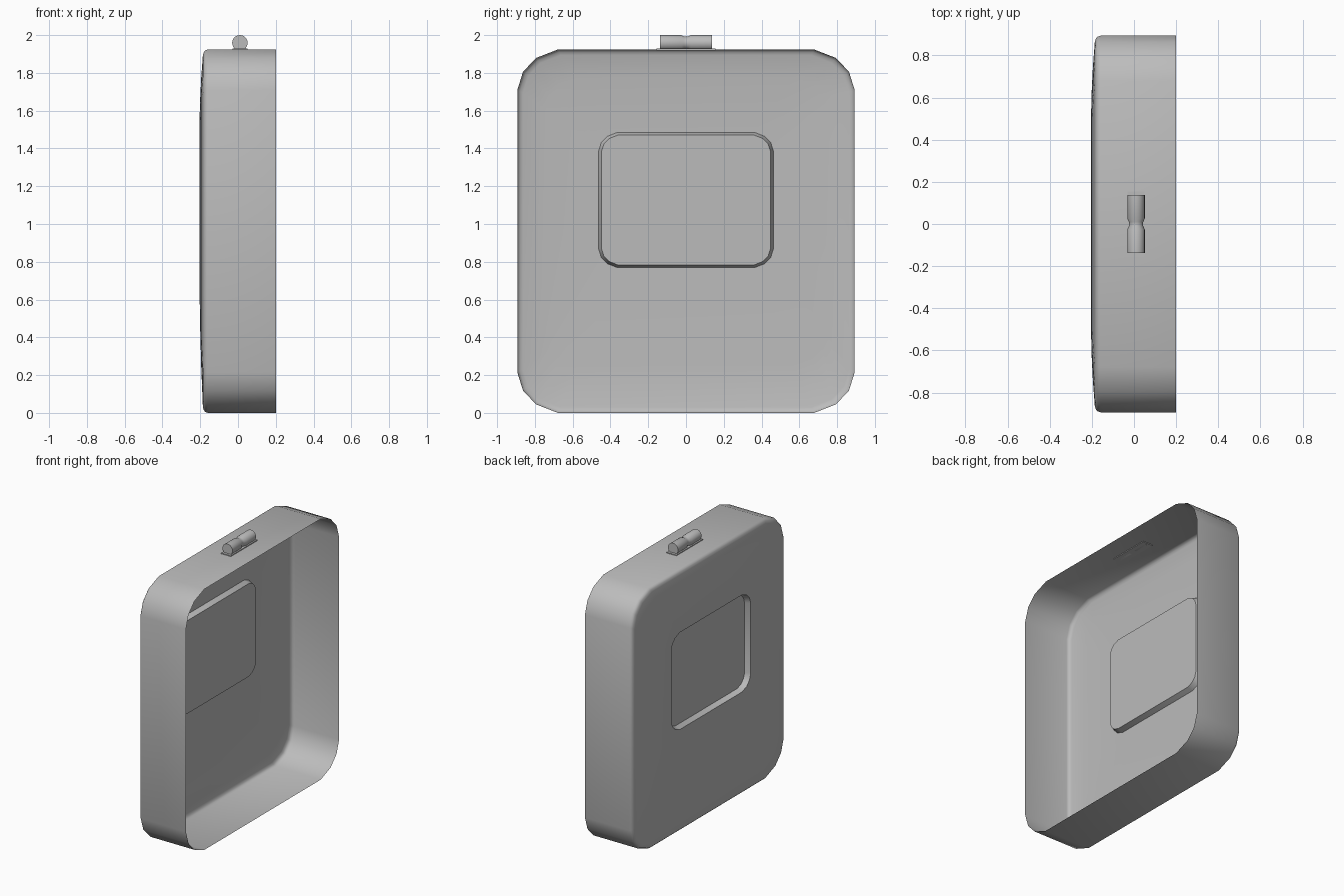
import bpy, bmesh, math

cube = bpy.data.objects.get("Cube")
if cube:
    bpy.data.objects.remove(cube)

grey = bpy.data.materials.new("plain_grey")
grey.use_nodes = True
colour = (0.5, 0.5, 0.5, 1)
grey.diffuse_color = colour
grey.node_tree.nodes["Principled BSDF"].inputs["Base Color"].default_value = colour

# Corner profile: (inset from the side, inset from the top) for a unit radius
CORNER = [(0, 1), (0.14, 0.55), (0.46, 0.21), (1, 0)]


def rounded_rect(half_y, half_z, mid_z, radius):
    """Sixteen (y, z) points running round a soft-cornered rectangle."""
    pts = []
    for sy, sz in ((1, 1), (-1, 1), (-1, -1), (1, -1)):
        arc = CORNER if sy == sz else CORNER[::-1]
        pts += [(sy * (half_y - a * radius), mid_z + sz * (half_z - b * radius))
                for a, b in arc]
    return pts


def loft(name, rings, cap_start=False, cap_end=False, angle=35):
    """Skin a list of equal-length vertex rings."""
    bm = bmesh.new()
    loops = [[bm.verts.new(p) for p in ring] for ring in rings]
    n = len(loops[0])
    for a, b in zip(loops, loops[1:]):
        for i in range(n):
            j = (i + 1) % n
            bm.faces.new((a[i], a[j], b[j], b[i]))
    if cap_start:
        bm.faces.new(loops[0][::-1])
    if cap_end:
        bm.faces.new(loops[-1])
    bmesh.ops.recalc_face_normals(bm, faces=bm.faces)
    mesh = bpy.data.meshes.new(name)
    bm.to_mesh(mesh)
    bm.free()
    mesh.materials.append(grey)
    obj = bpy.data.objects.new(name, mesh)
    bpy.context.collection.objects.link(obj)
    bpy.ops.object.select_all(action='DESELECT')
    obj.select_set(True)
    bpy.context.view_layer.objects.active = obj
    bpy.ops.object.shade_smooth_by_angle(angle=math.radians(angle))
    return obj


def at_x(x, pts):
    return [(x, y, z) for y, z in pts]


# Thin shell: open rim, side wall, rounded edge, gently domed panel, recess
HALF_Y, HALF_Z = 0.893, 0.962


def case_outline(inset):
    return rounded_rect(HALF_Y - inset, HALF_Z - inset, HALF_Z, 0.215 - inset * 0.5)


recess = rounded_rect(0.463, 0.358, 1.127, 0.1)
recess_floor = rounded_rect(0.447, 0.343, 1.127, 0.085)
edge = [(0.2, 0), (-0.16, 0), (-0.173, 0.005), (-0.181, 0.014), (-0.186, 0.03)]
rings = [at_x(x, case_outline(inset)) for x, inset in edge]
panel_edge = case_outline(edge[-1][1])
for t, x in ((0.3, -0.195), (0.65, -0.202)):
    rings.append(at_x(x, [(a + (c - a) * t, b + (d - b) * t)
                          for (a, b), (c, d) in zip(panel_edge, recess)]))
rings += [at_x(-0.204, recess), at_x(-0.165, recess_floor)]
loft("case_shell", rings, cap_end=True)

# Flat base plate under the top pin
plate = [(-0.03, -0.155), (0.05, -0.155), (0.05, 0.155), (-0.03, 0.155)]
loft("pin_base", [[(x, y, z) for x, y in plate] for z in (1.919, 1.93)], True, True)

# Round pin with a shallow groove round its middle
RADIUS, SIDES = 0.041, 24
pin = [(-0.137, 1), (-0.025, 1), (-0.01, 0.82), (0.01, 0.82), (0.025, 1), (0.137, 1)]
pin_rings = []
for y, scale in pin:
    angles = [math.tau * i / SIDES for i in range(SIDES)]
    pin_rings.append([(0.01 + RADIUS * scale * math.cos(a), y,
                       1.959 + RADIUS * scale * math.sin(a)) for a in angles])
loft("top_pin", pin_rings, True, True)
